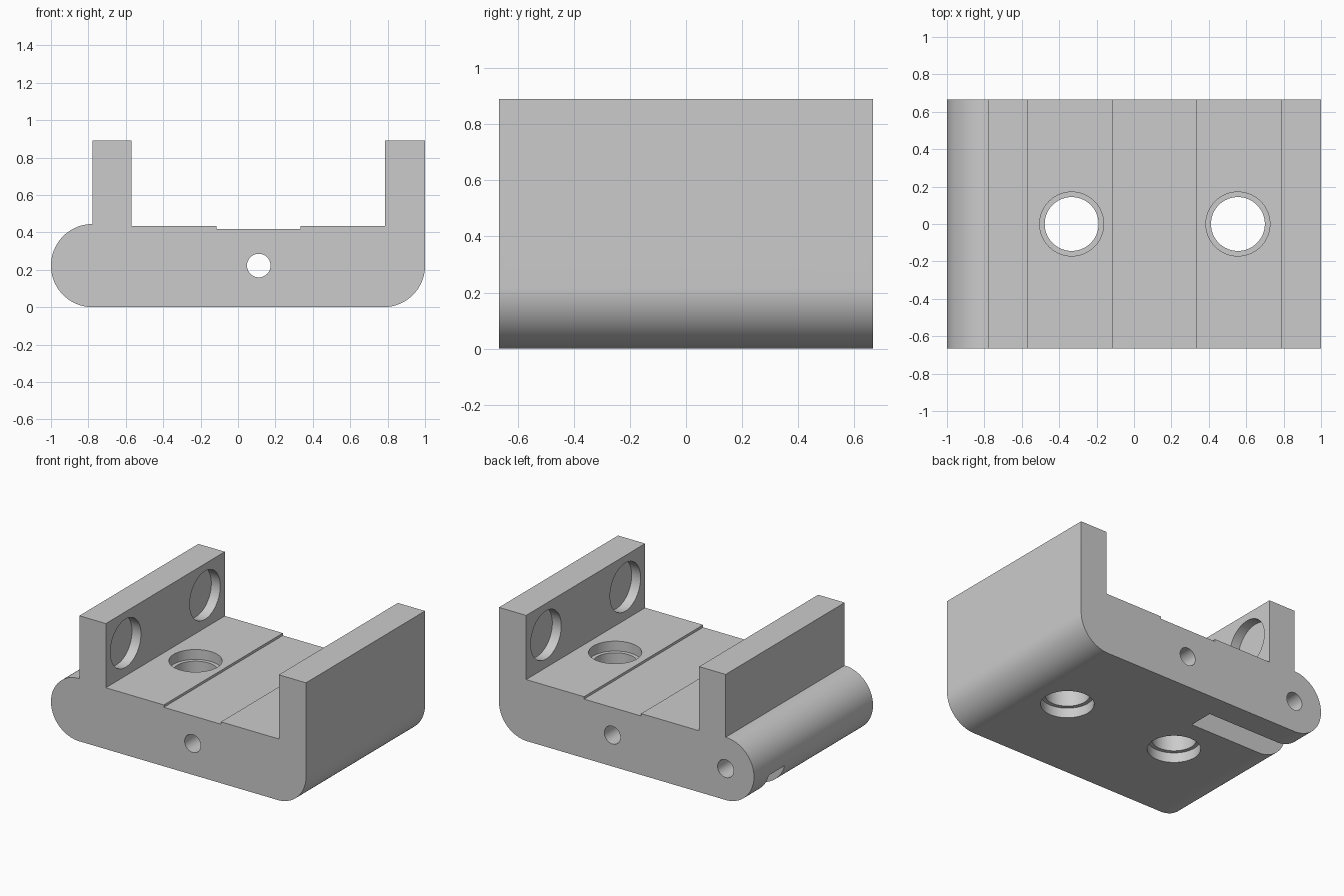
import bpy, bmesh
from math import sin, cos, pi, radians
from mathutils import Matrix

old = bpy.data.objects.get("Cube")
if old:
    bpy.data.objects.remove(old, do_unlink=True)

GREY = (0.6, 0.6, 0.6, 1)
mat = bpy.data.materials.new("plain grey")
mat.use_nodes = True
mat.diffuse_color = GREY
mat.node_tree.nodes["Principled BSDF"].inputs["Base Color"].default_value = GREY

HALF = 2 / 3      # half depth along y
R = 2 / 9         # radius of the rounded edges
FLOOR, TOP = 0.435, 0.89
BORE, RECESS, STEP = 0.144, 0.171, 0.07
PIN = 0.063


def finish(name, bm):
    bmesh.ops.recalc_face_normals(bm, faces=bm.faces)
    mesh = bpy.data.meshes.new(name)
    bm.to_mesh(mesh)
    bm.free()
    mesh.materials.append(mat)
    obj = bpy.data.objects.new(name, mesh)
    bpy.context.collection.objects.link(obj)
    return obj


def arc(cx, cz, a0, a1, n):
    angles = [radians(a0 + (a1 - a0) * i / n) for i in range(n + 1)]
    return [(cx + R * cos(a), cz + R * sin(a)) for a in angles]


def cylinder(name, axis, centre, radius, start, end):
    """Round cutter along x, y or z, from start to end on that axis."""
    bm = bmesh.new()
    bmesh.ops.create_cone(bm, cap_ends=True, segments=64, radius1=radius,
                          radius2=radius, depth=end - start)
    turn = {"x": Matrix.Rotation(pi / 2, 4, "Y"),
            "y": Matrix.Rotation(pi / 2, 4, "X"), "z": Matrix()}[axis]
    place = list(centre)
    place["xyz".index(axis)] = (start + end) / 2
    bm.transform(Matrix.Translation(place) @ turn)
    return finish(name, bm)


def box(name, lo, hi):
    bm = bmesh.new()
    bmesh.ops.create_cube(bm, size=1)
    for v in bm.verts:
        v.co = [a + (b - a) * (c + 0.5) for a, b, c in zip(lo, hi, v.co)]
    return finish(name, bm)


# Channel body: a rounded U profile with a shallow groove, extruded along y
profile = arc(1 - R, R, -90, 0, 24)
profile += [(1, TOP), (0.787, TOP), (0.787, FLOOR), (0.333, FLOOR),
            (0.333, 0.418), (-0.115, 0.418), (-0.115, FLOOR),
            (-0.57, FLOOR), (-0.57, TOP), (R - 1, TOP)]
profile += arc(R - 1, R, 90, 270, 48)

bm = bmesh.new()
face = bm.faces.new([bm.verts.new((x, -HALF, z)) for x, z in profile])
ext = bmesh.ops.extrude_face_region(bm, geom=[face])
bmesh.ops.translate(bm, vec=(0, 2 * HALF, 0),
                    verts=[g for g in ext["geom"] if isinstance(g, bmesh.types.BMVert)])
body = finish("bracket_body", bm)

cutters = []
# Floor bores, recessed on both sides
for x in (-1 / 3, 5 / 9):
    c = (x, 0, 0)
    cutters += [cylinder("floor_bore", "z", c, BORE, -0.1, 0.6),
                cylinder("floor_recess", "z", c, RECESS, FLOOR - STEP, 0.6),
                cylinder("underside_recess", "z", c, RECESS, -0.1, STEP)]

# Wall bores, recessed on the inner faces
for y in (-4 / 9, 4 / 9):
    c = (0, y, 2 / 3)
    cutters += [cylinder("wall_bores", "x", c, BORE, -1.2, 1.2),
                cylinder("wall_recesses", "x", c, RECESS, -0.57 - STEP, 0.787 + STEP)]

# Long pin hole, blind hinge pin hole and the slot beneath it
cutters += [cylinder("pin_hole", "y", (1 / 9, 0, R), PIN, -1, 1),
            cylinder("hinge_pin_hole", "y", (R - 1, 0, R), PIN, 0.32, 1),
            box("hinge_slot", (-1.2, 0.312, -0.1), (-0.22, 0.49, 0.165))]

bpy.context.view_layer.objects.active = body
for cutter in cutters:
    mod = body.modifiers.new("cut", "BOOLEAN")
    mod.operation = "DIFFERENCE"
    mod.solver = "EXACT"
    mod.object = cutter
    bpy.ops.object.modifier_apply(modifier=mod.name)
    bpy.data.objects.remove(cutter, do_unlink=True)

bpy.ops.object.select_all(action="DESELECT")
body.select_set(True)
bpy.ops.object.shade_smooth_by_angle(angle=radians(30))
